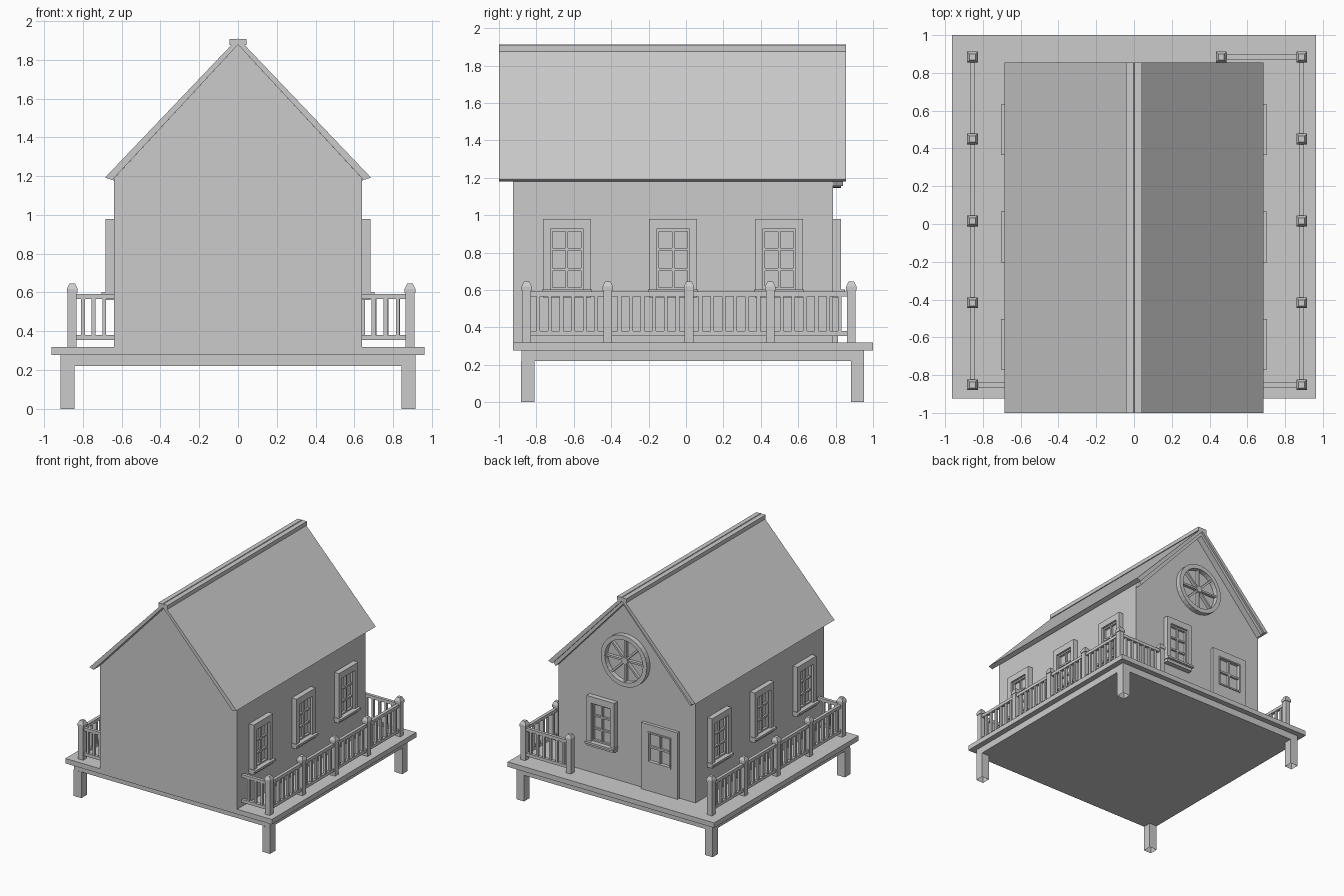
import bpy, bmesh, math
from mathutils import Matrix, Vector

if "Cube" in bpy.data.objects:
    bpy.data.objects.remove(bpy.data.objects["Cube"])


def make(name, bm, loc=(0, 0, 0), rot=0):
    bmesh.ops.recalc_face_normals(bm, faces=bm.faces)
    me = bpy.data.meshes.new(name)
    bm.to_mesh(me)
    bm.free()
    ob = bpy.data.objects.new(name, me)
    ob.location = loc
    ob.rotation_euler.z = rot
    bpy.context.collection.objects.link(ob)
    return ob


def add_box(bm, x0, x1, y0, y1, z0, z1):
    m = Matrix.LocRotScale(Vector(((x0 + x1) / 2, (y0 + y1) / 2, (z0 + z1) / 2)), None,
                           Vector((x1 - x0, y1 - y0, z1 - z0)))
    return bmesh.ops.create_cube(bm, size=1, matrix=m)["verts"]


def boxes(name, items, loc=(0, 0, 0), rot=0):
    bm = bmesh.new()
    for b in items:
        add_box(bm, *b)
    return make(name, bm, loc, rot)


def prism(name, pts, y0, y1):
    """Extrude an x/z profile along y."""
    bm = bmesh.new()
    f = bm.faces.new([bm.verts.new((x, y0, z)) for x, z in pts])
    r = bmesh.ops.extrude_face_region(bm, geom=[f])
    bmesh.ops.translate(bm, vec=(0, y1 - y0, 0),
                        verts=[v for v in r["geom"] if isinstance(v, bmesh.types.BMVert)])
    return make(name, bm)


# Deck, frame and legs
boxes("deck", [(-.963, .963, -.925, 1, .278, .32)])
boxes("deck_frame", [(-.916, .916, -.88, .953, .22, .28)])
for i, x in enumerate((-.88, .88)):
    for j, y in enumerate((-.845, .917)):
        bm = bmesh.new()
        add_box(bm, x - .036, x + .036, y - .036, y + .036, 0, .22)
        bm.normal_update()
        bmesh.ops.delete(bm, geom=[f for f in bm.faces if abs(f.normal.z) > .5], context="FACES")
        make(f"leg_{i}{j}", bm)

# House body and roof
prism("house_walls", [(-.64, .28), (.64, .28), (.64, 1.188), (0, 1.878), (-.64, 1.188)], -.925, .786)
for s, n in ((1, "right"), (-1, "left")):
    prism(f"roof_{n}", [(0, 1.912), (s * .686, 1.192), (s * .648, 1.18), (0, 1.878)], -1, .856)
    prism(f"rake_trim_{n}", [(0, 1.88), (s * .645, 1.183), (s * .63, 1.155), (0, 1.845)], .78, .84)
boxes("ridge_cap", [(-.043, .043, -1, .856, 1.875, 1.908)])


# Sash windows: local x across, +y outward
def window(name, loc, rot):
    w, h, d = .128, .088, .043
    parts = [(-w, -h, 0, d, .56, .98), (h, w, 0, d, .56, .98),
             (-h, h, 0, d, .925, .98), (-h, h, 0, d, .56, .602),
             (-w - .006, w + .006, 0, .065, .585, .602),
             (-h, h, -.01, .006, .6, .93),
             (-.007, .007, 0, .022, .6, .93)]
    for k in (1, 2):
        z = .602 + .323 * k / 3
        parts.append((-h, h, 0, .022, z - .007, z + .007))
    for x0, x1 in ((-h, -h + .012), (h - .012, h)):
        parts.append((x0, x1, 0, .025, .6, .926))
    for z0, z1 in ((.6, .614), (.912, .926)):
        parts.append((-h, h, 0, .025, z0, z1))
    boxes(name, parts, loc, rot)


for k, y in enumerate((-.637, -.069, .498)):
    window(f"right_window_{k}", (.64, y, 0), -math.pi / 2)
    window(f"left_window_{k}", (-.64, y, 0), math.pi / 2)
window("back_window", (.218, .786, 0), 0)

# Back door with four-pane light
boxes("door", [(-.49, -.43, .78, .812, .32, .88), (-.21, -.15, .78, .812, .32, .88),
               (-.43, -.21, .78, .812, .32, .56), (-.43, -.21, .78, .812, .82, .88),
               (-.43, -.21, .78, .79, .56, .82),
               (-.328, -.312, .78, .808, .56, .82), (-.43, -.21, .78, .808, .682, .698)])
boxes("door_light_trim", [(-.43, -.418, .78, .82, .56, .82), (-.222, -.21, .78, .82, .56, .82),
                          (-.43, -.21, .78, .82, .56, .572), (-.43, -.21, .78, .82, .808, .82)])

# Round gable window: ring, spokes and hub
bm = bmesh.new()
N = 32
section = [(.215, 0), (.215, .043), (.178, .043), (.178, 0)]
rings = [[bm.verts.new((r * math.cos(2 * math.pi * i / N), d, r * math.sin(2 * math.pi * i / N)))
          for r, d in section] for i in range(N)]
for i in range(N):
    a, b = rings[i], rings[(i + 1) % N]
    for j in range(4):
        k = (j + 1) % 4
        bm.faces.new((a[j], a[k], b[k], b[j]))
for i in range(4):
    vs = add_box(bm, -.18, .18, 0, .026, -.008, .008)
    bmesh.ops.rotate(bm, verts=vs, matrix=Matrix.Rotation(i * math.pi / 4, 3, "Y"))
bmesh.ops.create_cone(bm, cap_ends=True, segments=16, radius1=.028, radius2=.028, depth=.034,
                      matrix=Matrix.Translation((0, .017, 0)) @ Matrix.Rotation(math.pi / 2, 4, "X"))
make("round_window", bm, (0, .786, 1.36))


# Railing posts with tapered caps
def post(name, x, y):
    bm = bmesh.new()
    add_box(bm, -.023, .023, -.023, .023, .32, .61)
    add_box(bm, -.028, .028, -.028, .028, .598, .618)
    bmesh.ops.create_cone(bm, cap_ends=True, segments=4, radius1=.028 * math.sqrt(2),
                          radius2=.015 * math.sqrt(2), depth=.027,
                          matrix=Matrix.Translation((0, 0, .6315)) @ Matrix.Rotation(math.pi / 4, 4, "Z"))
    make(name, bm, (x, y, 0))


# Rail bay of given length running along local x
def rail(name, p, q, count):
    d = Vector(q) - Vector(p)
    L = d.length
    parts = [(0, L, -.013, .013, z, z + .026) for z in (.355, .565)]
    for i in range(count):
        x = L * (i + 1) / (count + 1)
        parts.append((x - .01, x + .01, -.01, .01, .37, .57))
    boxes(name, parts, (p[0], p[1], 0), math.atan2(d.y, d.x))


ys = [-.852 + .434 * i for i in range(5)]
for x, n in ((.887, "right"), (-.855, "left")):
    for i, y in enumerate(ys):
        post(f"{n}_post_{i}", x, y)
        if i:
            rail(f"{n}_rail_{i}", (x, ys[i - 1]), (x, y), 6)
    rail(f"{n}_front_rail", (x, ys[0]), (math.copysign(.635, x), ys[0]), 3)
post("back_post", .462, ys[4])
rail("back_rail", (.462, ys[4]), (.887, ys[4]), 6)
